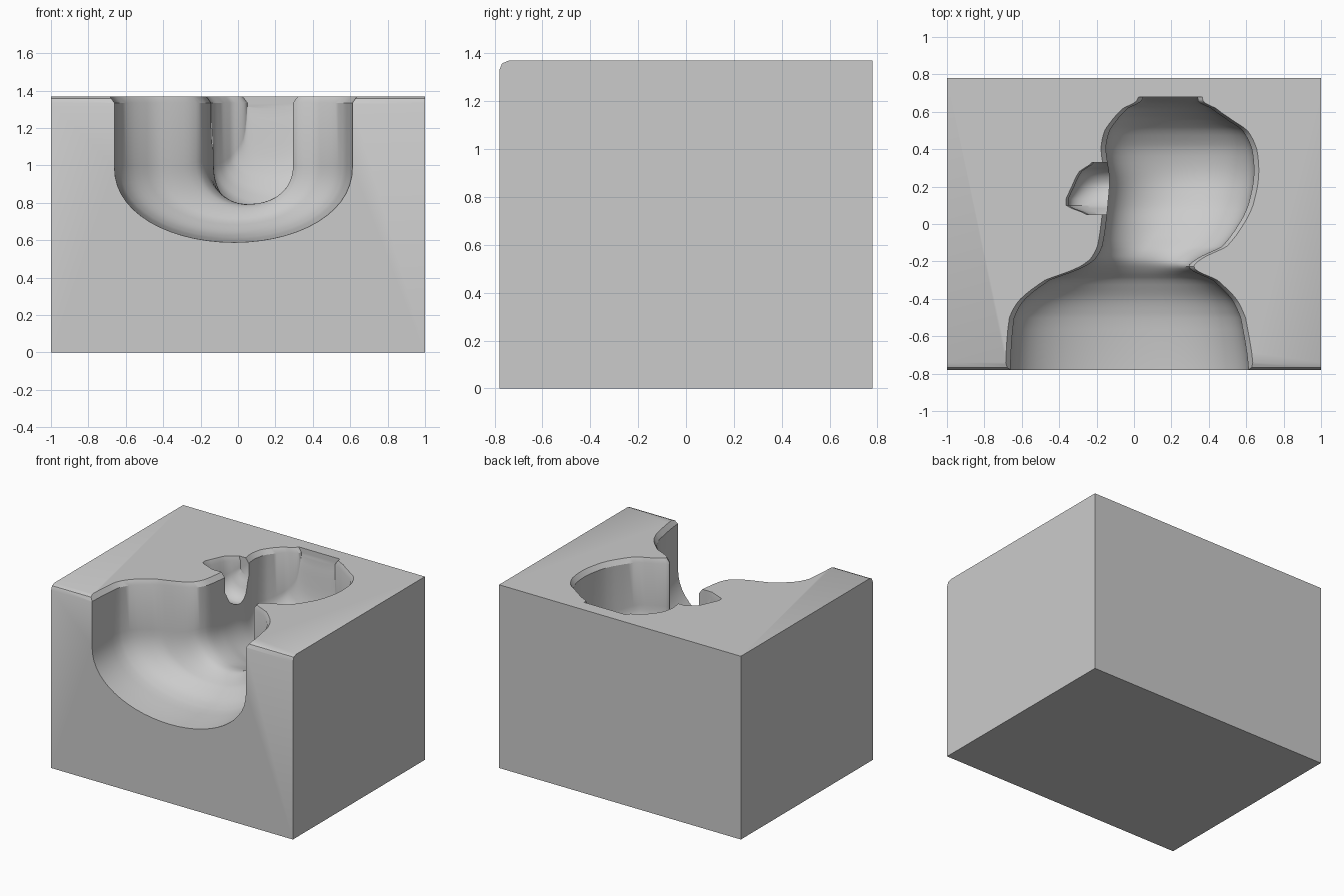
import bpy, bmesh, math

if "Cube" in bpy.data.objects:
    bpy.data.objects.remove(bpy.data.objects["Cube"])

TOP = 1.37

grey = bpy.data.materials.new("plain grey")
grey.diffuse_color = (0.6, 0.6, 0.6, 1)
grey.use_nodes = True
grey.node_tree.nodes["Principled BSDF"].inputs["Base Color"].default_value = grey.diffuse_color


def spline(a, b, c, d, t):
    """Catmull-Rom blend of four numbers."""
    return 0.5 * (2 * b + (c - a) * t + (2 * a - 5 * b + 4 * c - d) * t * t
                  + (3 * b - a - 3 * c + d) * t ** 3)


def resample(keys, n):
    rows = []
    for i in range(len(keys) - 1):
        k = [keys[max(0, min(len(keys) - 1, i + j))] for j in (-1, 0, 1, 2)]
        for s in range(n):
            t = s / n
            row = [spline(*v, t) for v in zip(*k)]
            row[0] = k[1][0] + (k[2][0] - k[1][0]) * t
            rows.append(row)
    return rows + [list(keys[-1])]


def section(y, left, mid, right, wall, floor, flare, steps=14):
    """Trough: flared rim, upright walls, rounded floor lowest at mid."""
    pts = [(left - flare, y, 1.55), (left - flare, y, TOP + 0.005), (left, y, 1.335)]
    for i in range(2 * steps + 1):
        a = math.pi * i / (2 * steps)
        u = -math.cos(a)
        half = mid - left if u < 0 else right - mid
        pts.append((mid + half * u, y, wall - (wall - floor) * math.sin(a) ** 0.9))
    return pts + [(right, y, 1.335), (right + flare, y, TOP + 0.005), (right + flare, y, 1.55)]


def trough(name, keys, n, flare):
    """Solid lofted along y through the sections."""
    bm = bmesh.new()
    rings = [[bm.verts.new(p) for p in section(*r, flare)] for r in resample(keys, n)]
    for a, b in zip(rings, rings[1:]):
        m = len(a)
        for i in range(m):
            j = (i + 1) % m
            bm.faces.new((a[i], a[j], b[j], b[i]))
    bm.faces.new(rings[0])
    bm.faces.new(rings[-1][::-1])
    bmesh.ops.recalc_face_normals(bm, faces=bm.faces)
    return finish(name, bm)


def finish(name, bm):
    me = bpy.data.meshes.new(name)
    bm.to_mesh(me)
    bm.free()
    me.materials.append(grey)
    ob = bpy.data.objects.new(name, me)
    bpy.context.collection.objects.link(ob)
    return ob


# Block with its front top edge eased
bm = bmesh.new()
bmesh.ops.create_cube(bm, size=1)
for v in bm.verts:
    v.co = (v.co.x * 2, v.co.y * 1.56, (v.co.z + 0.5) * TOP)
edge = [e for e in bm.edges if all(v.co.y < 0 and v.co.z > 1 for v in e.verts)]
bmesh.ops.bevel(bm, geom=edge, offset=0.04, segments=2, profile=0.5, affect='EDGES')
block = finish("mould_block", bm)

# Bust cavity, shoulders to crown: y, left, lowest x, right, wall foot, floor
bust = trough("bust_cutter", [
    (-0.90, -0.66, -0.02, 0.61, 1.00, 0.59),
    (-0.75, -0.66, -0.02, 0.61, 1.00, 0.59),
    (-0.50, -0.64, -0.02, 0.57, 1.00, 0.61),
    (-0.40, -0.58, -0.02, 0.52, 1.00, 0.64),
    (-0.30, -0.45, -0.01, 0.42, 1.00, 0.70),
    (-0.24, -0.29, 0.01, 0.30, 1.00, 0.76),
    (-0.19, -0.21, 0.03, 0.33, 1.02, 0.79),
    (-0.12, -0.17, 0.07, 0.47, 1.02, 0.79),
    (0.00, -0.15, 0.15, 0.56, 1.00, 0.76),
    (0.10, -0.14, 0.20, 0.61, 1.00, 0.72),
    (0.25, -0.13, 0.24, 0.64, 1.00, 0.69),
    (0.40, -0.15, 0.24, 0.63, 1.00, 0.71),
    (0.50, -0.13, 0.23, 0.58, 1.00, 0.77),
    (0.57, -0.08, 0.21, 0.48, 1.02, 0.85),
    (0.62, -0.03, 0.20, 0.41, 1.06, 0.94),
    (0.65, 0.03, 0.19, 0.35, 1.15, 1.05),
    (0.68, 0.05, 0.19, 0.34, 1.32, 1.30),
], 4, 0.03)

# Small hair bun pocket joined to the back of the head
bun = trough("bun_cutter", [
    (0.05, -0.24, -0.16, -0.04, 1.28, 1.22),
    (0.10, -0.35, -0.18, -0.02, 1.24, 1.13),
    (0.20, -0.32, -0.16, -0.01, 1.22, 1.08),
    (0.28, -0.28, -0.16, -0.02, 1.24, 1.12),
    (0.33, -0.21, -0.16, -0.06, 1.29, 1.24),
], 3, 0.015)

# Carve the cavities
bpy.context.view_layer.objects.active = block
for cutter in (bust, bun):
    mod = block.modifiers.new(cutter.name, 'BOOLEAN')
    mod.operation = 'DIFFERENCE'
    mod.solver = 'EXACT'
    mod.object = cutter
    bpy.ops.object.modifier_apply(modifier=mod.name)
    bpy.data.objects.remove(cutter)

bpy.ops.object.select_all(action='DESELECT')
block.select_set(True)
bpy.ops.object.shade_smooth_by_angle(angle=math.radians(30))
